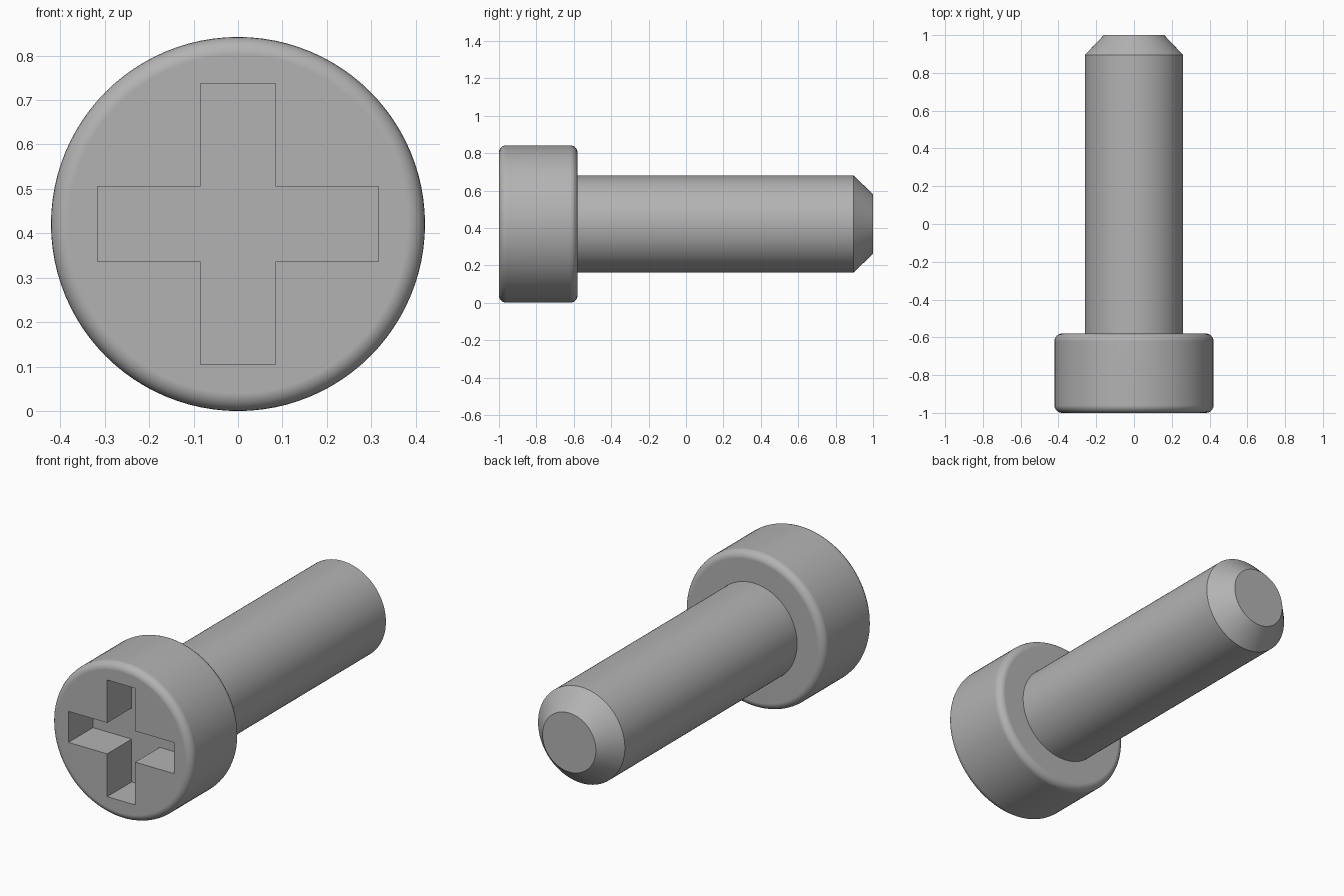
import bpy, bmesh, math
from mathutils import Vector, Matrix

if "Cube" in bpy.data.objects:
    bpy.data.objects.remove(bpy.data.objects["Cube"], do_unlink=True)

R = 0.421            # head radius, also the height of the axis
FRONT, SEAT, TIP = -1.0, -0.58, 1.0
FILLET = 0.04
SEGMENTS = 96

steel = bpy.data.materials.new("grey steel")
steel.use_nodes = True
grey = (0.45, 0.45, 0.45, 1)
steel.diffuse_color = grey
steel.node_tree.nodes["Principled BSDF"].inputs["Base Color"].default_value = grey


def make_object(name, bm):
    bmesh.ops.recalc_face_normals(bm, faces=bm.faces)
    mesh = bpy.data.meshes.new(name)
    bm.to_mesh(mesh)
    bm.free()
    mesh.materials.append(steel)
    obj = bpy.data.objects.new(name, mesh)
    bpy.context.collection.objects.link(obj)
    return obj


def lathe(name, profile):
    """Turn (radius, y) points around the screw axis and cap both ends."""
    bm = bmesh.new()
    rings = []
    for r, y in profile:
        angles = [2 * math.pi * i / SEGMENTS for i in range(SEGMENTS)]
        rings.append([bm.verts.new((r * math.cos(a), y, R + r * math.sin(a))) for a in angles])
    for a, b in zip(rings, rings[1:]):
        for i in range(SEGMENTS):
            j = (i + 1) % SEGMENTS
            bm.faces.new((a[i], a[j], b[j], b[i]))
    bm.faces.new(rings[0])
    bm.faces.new(rings[-1])
    return make_object(name, bm)


def activate(obj):
    bpy.ops.object.select_all(action='DESELECT')
    obj.select_set(True)
    bpy.context.view_layer.objects.active = obj


def smooth(obj):
    activate(obj)
    bpy.ops.object.shade_smooth_by_angle(angle=math.radians(30))
    weighted = obj.modifiers.new("clean shading", 'WEIGHTED_NORMAL')
    weighted.keep_sharp = True


# Head: cylinder with rounded rims
STEPS = 6
arc = [math.pi / 2 * i / STEPS for i in range(STEPS + 1)]
inner = R - FILLET
front_rim = [(inner + FILLET * math.sin(a), FRONT + FILLET - FILLET * math.cos(a)) for a in arc]
back_rim = [(inner + FILLET * math.cos(a), SEAT - FILLET + FILLET * math.sin(a)) for a in arc]
head = lathe("screw_head", front_rim + back_rim)

# Cross recess: a plus-shaped prism cut into the head
w, l, depth = 0.084, 0.316, 0.21
bm = bmesh.new()
quarter = [Vector((l, 0, -w)), Vector((l, 0, w)), Vector((w, 0, w))]
outline = []
for k in range(4):
    turn = Matrix.Rotation(-k * math.pi / 2, 3, 'Y')
    outline += [bm.verts.new(turn @ p + Vector((0, FRONT - 0.1, R))) for p in quarter]
plus = bm.faces.new(outline)
extruded = bmesh.ops.extrude_face_region(bm, geom=[plus])
moved = [v for v in extruded["geom"] if isinstance(v, bmesh.types.BMVert)]
bmesh.ops.translate(bm, verts=moved, vec=(0, depth + 0.1, 0))
cutter = make_object("recess_cutter", bm)
cutter.hide_render = True

cut = head.modifiers.new("cross recess", 'BOOLEAN')
cut.operation = 'DIFFERENCE'
cut.solver = 'EXACT'
cut.object = cutter
activate(head)
bpy.ops.object.modifier_apply(modifier=cut.name)
bpy.data.objects.remove(cutter, do_unlink=True)

# Shank: plain cylinder with a chamfered tip
shank = lathe("shank", [(0.26, SEAT - 0.02), (0.26, 0.895), (0.16, TIP)])

for part in (head, shank):
    smooth(part)
